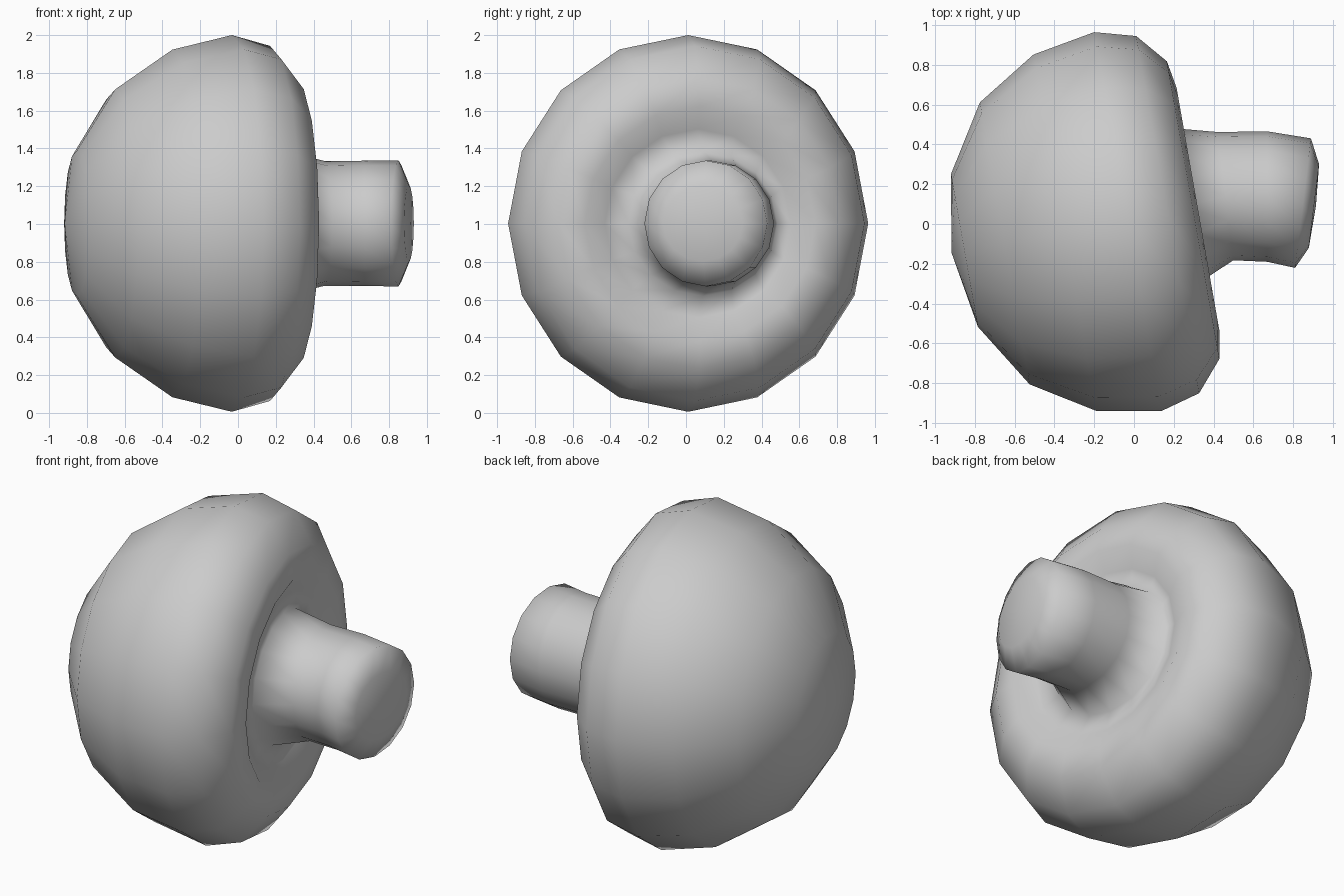
import bpy, bmesh, math

if "Cube" in bpy.data.objects:
    bpy.data.objects.remove(bpy.data.objects["Cube"])

SEG = 16
ZC = 1.003
TILT = math.radians(10)

def cap(t, ry, rz):
    # ring on the tilted cap axis: centre x, centre y, tilt, radii
    cx = t * math.cos(TILT) - 0.017 * math.sin(TILT)
    cy = t * math.sin(TILT) + 0.017 * math.cos(TILT)
    return (cx, cy, TILT, ry, rz)

rings = [
    # domed cap
    cap(-0.863, 0.39, 0.385),
    cap(-0.657, 0.72, 0.71),
    cap(-0.35, 0.91, 0.92),
    cap(-0.03, 0.968, 0.997),
    cap(0.175, 0.912, 0.94),
    cap(0.305, 0.76, 0.77),
    # dished underside
    cap(0.33, 0.62, 0.62),
    cap(0.265, 0.50, 0.50),
    # flared stem base, bent stem and rounded tip
    (0.245, 0.09, TILT, 0.40, 0.385),
    (0.46, 0.14, math.radians(7), 0.325, 0.33),
    (0.67, 0.138, 0, 0.328, 0.332),
    (0.85, 0.105, math.radians(-7), 0.328, 0.333),
    (0.905, 0.09, math.radians(-7), 0.212, 0.20),
]

bm = bmesh.new()
loops = []
for cx, cy, a, ry, rz in rings:
    loop = []
    for i in range(SEG):
        th = 2 * math.pi * i / SEG
        u, w = ry * math.cos(th), rz * math.sin(th)
        loop.append(bm.verts.new((cx - u * math.sin(a), cy + u * math.cos(a), ZC + w)))
    loops.append(loop)

# skin between rings
for p, q in zip(loops, loops[1:]):
    for i in range(SEG):
        j = (i + 1) % SEG
        bm.faces.new((p[i], p[j], q[j], q[i]))

# close the cap crown and the stem tip
cx, cy = cap(-0.929, 0, 0)[:2]
for loop, co in ((loops[0], (cx, cy, ZC)), (loops[-1], (0.915, 0.09, ZC))):
    pole = bm.verts.new(co)
    for i in range(SEG):
        bm.faces.new((loop[i], loop[(i + 1) % SEG], pole))

bmesh.ops.recalc_face_normals(bm, faces=bm.faces[:])
for f in bm.faces:
    f.smooth = True
mesh = bpy.data.meshes.new("mushroom")
bm.to_mesh(mesh)
bm.free()
bpy.context.collection.objects.link(bpy.data.objects.new("mushroom", mesh))
